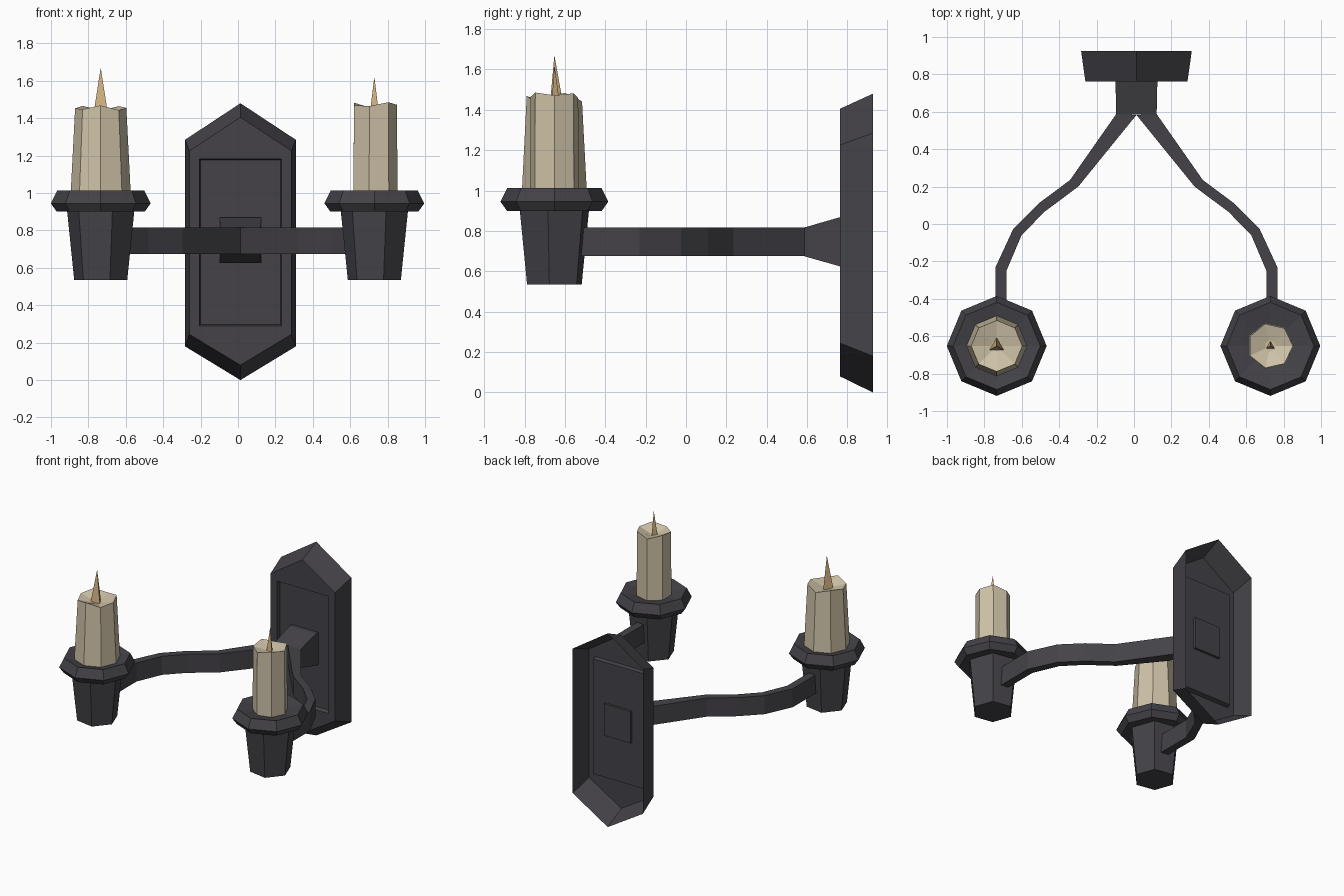
import bpy, bmesh, math

if "Cube" in bpy.data.objects:
    bpy.data.objects.remove(bpy.data.objects["Cube"])

def material(name, rgb):
    m = bpy.data.materials.new(name)
    m.diffuse_color = (*rgb, 1)
    m.use_nodes = True
    m.node_tree.nodes["Principled BSDF"].inputs["Base Color"].default_value = m.diffuse_color
    return m

IRON = material("dark iron", (0.058, 0.055, 0.064))
WAX = material("cream wax", (0.62, 0.54, 0.385))
WICK = material("tan wick", (0.66, 0.46, 0.23))
CX = 0.013          # centre line of plate and arms

def make(name, verts, faces, mat):
    bm = bmesh.new()
    vs = [bm.verts.new(v) for v in verts]
    for f in faces:
        bm.faces.new([vs[i] for i in f])
    bmesh.ops.recalc_face_normals(bm, faces=bm.faces[:])
    me = bpy.data.meshes.new(name)
    bm.to_mesh(me)
    bm.free()
    me.materials.append(mat)
    ob = bpy.data.objects.new(name, me)
    bpy.context.collection.objects.link(ob)
    return ob

def loft(name, rings, mat):
    """Join equal rings of points with quads and close both ends."""
    n = len(rings[0])
    faces = [(r * n + i, r * n + (i + 1) % n, (r + 1) * n + (i + 1) % n, (r + 1) * n + i)
             for r in range(len(rings) - 1) for i in range(n)]
    last = (len(rings) - 1) * n
    faces += [tuple(range(n)), tuple(range(last, last + n))]
    return make(name, [p for r in rings for p in r], faces, mat)

def ring(x, y, z, r, n, turn=0.0, jag=0.0):
    out = []
    for i in range(n):
        a = turn + 2 * math.pi * i / n
        out.append((x + r * math.cos(a), y + r * math.sin(a), z + jag * math.sin(i * 2.4)))
    return out

# wall plate: pointed shell, open at the back, with a sunken front panel
def outline(w, y, top, sh_top, sh_bot, bot):
    return [(CX, y, top), (CX + w, y, sh_top), (CX + w, y, sh_bot),
            (CX, y, bot), (CX - w, y, sh_bot), (CX - w, y, sh_top)]

def rect(w, y, top, bot):
    return [(CX + w, y, top), (CX + w, y, bot), (CX - w, y, bot), (CX - w, y, top)]

verts = (outline(0.296, 0.926, 1.48, 1.285, 0.18, 0.0)
         + outline(0.273, 0.762, 1.405, 1.225, 0.245, 0.08)
         + rect(0.219, 0.762, 1.183, 0.288) + rect(0.214, 0.792, 1.176, 0.298))
faces = [(i, (i + 1) % 6, 6 + (i + 1) % 6, 6 + i) for i in range(6)]
faces += [(6, 7, 12, 15, 11), (7, 8, 13, 12), (8, 9, 10, 14, 13), (10, 11, 15, 14)]
faces += [(12 + i, 12 + (i + 1) % 4, 16 + (i + 1) % 4, 16 + i) for i in range(4)]
faces += [(16, 17, 18, 19)]
make("wall_plate", verts, faces, IRON)

# tapered block carrying both arms
loft("arm_block", [rect(0.112, 0.81, 0.868, 0.625), rect(0.112, 0.762, 0.868, 0.625),
                   rect(0.108, 0.585, 0.817, 0.675)], IRON)

# bent flat arms: (outer x, y, inner x, y) stations seen from above
ARM = [(0.108, 0.588, 0.0, 0.583), (0.355, 0.235, 0.311, 0.2), (0.523, 0.11, 0.492, 0.065),
       (0.658, -0.025, 0.614, -0.06), (0.753, -0.23, 0.695, -0.25), (0.753, -0.58, 0.695, -0.58)]
for side, s in (("left", -1), ("right", 1)):
    loft(side + "_arm", [[(CX + s * ox, oy, 0.675), (CX + s * ox, oy, 0.817),
                          (CX + s * ix, iy, 0.817), (CX + s * ix, iy, 0.675)]
                         for ox, oy, ix, iy in ARM], IRON)

# cups, drip pans, candles and wicks
Y = -0.652
HEX = math.radians(-10)
# side, x, base radius, top radius, sides, mean top z, wick radius, wick tip z
for side, x, r0, r1, n, zt, wr, tip in (
        ("left", -0.734, 0.162, 0.137, 8, 1.455, 0.046, 1.665),
        ("right", 0.729, 0.124, 0.121, 7, 1.472, 0.027, 1.615)):
    loft(side + "_cup", [ring(x, Y, 0.535, 0.144, 6, HEX), ring(x, Y, 0.91, 0.183, 6, HEX)], IRON)
    loft(side + "_drip_pan", [ring(x, Y, z, r, 8) for z, r in
                              ((0.90, 0.235), (0.945, 0.267), (1.013, 0.233), (0.985, 0.10))], IRON)
    loft(side + "_candle", [ring(x, Y, 0.97, r0, n), ring(x, Y, zt, r1, n, 0, 0.014),
                            ring(x, Y, zt - 0.03, 0.03, n)], WAX)
    loft(side + "_wick", [ring(x, Y, zt - 0.04, wr, 3, math.pi / 2),
                          ring(x, Y, tip, 0.001, 3, math.pi / 2)], WICK)
